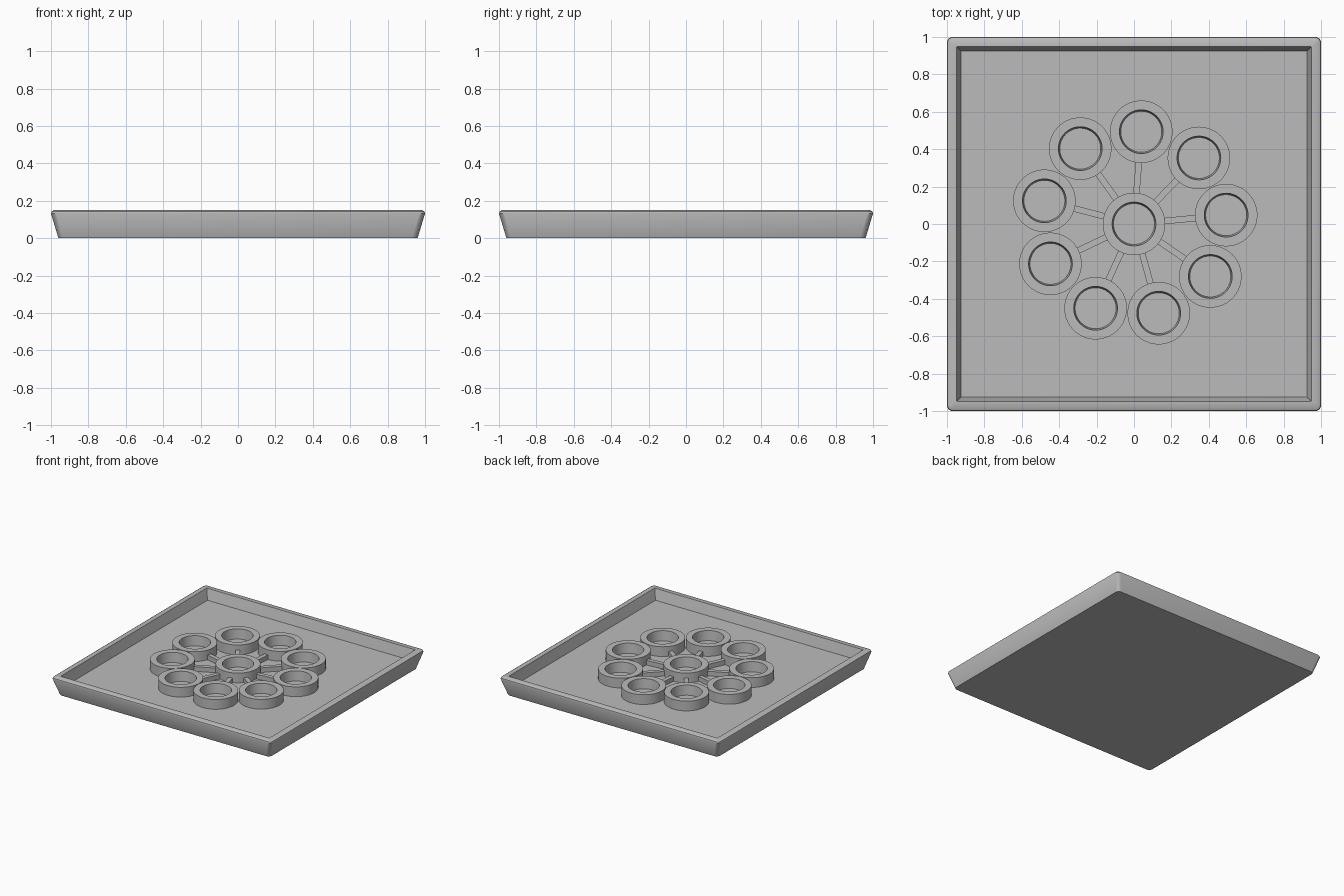
import bpy, bmesh, math
from mathutils import Matrix, Vector

old = bpy.data.objects.get("Cube")
if old:
    bpy.data.objects.remove(old, do_unlink=True)

grey = bpy.data.materials.new("plain grey")
grey.use_nodes = True
colour = (0.5, 0.5, 0.5, 1)
grey.diffuse_color = colour
grey.node_tree.nodes["Principled BSDF"].inputs["Base Color"].default_value = colour

FLOOR, RING_TOP = 0.065, 0.145
RING_R, HOLE_TOP, HOLE_BASE = 0.167, 0.117, 0.109
ORBIT, COUNT, START = 0.495, 9, math.radians(5.5)


def finish(name, bm, smooth=False):
    bmesh.ops.recalc_face_normals(bm, faces=bm.faces)
    mesh = bpy.data.meshes.new(name)
    bm.to_mesh(mesh)
    bm.free()
    mesh.materials.append(grey)
    obj = bpy.data.objects.new(name, mesh)
    bpy.context.collection.objects.link(obj)
    if smooth:
        bpy.ops.object.select_all(action="DESELECT")
        obj.select_set(True)
        bpy.context.view_layer.objects.active = obj
        bpy.ops.object.shade_smooth_by_angle(angle=math.radians(35))
    return obj


def square_loop(bm, half, z, radius, steps=4):
    """Square outline with rounded corners."""
    loop = []
    for k in range(4):
        corner = math.pi / 4 + k * math.pi / 2
        centre = Vector((math.cos(corner), math.sin(corner), 0)) * (half - radius) * math.sqrt(2)
        for i in range(steps + 1):
            a = k * math.pi / 2 + i / steps * math.pi / 2
            loop.append(bm.verts.new(centre + Vector((radius * math.cos(a), radius * math.sin(a), z))))
    return loop


def bridge(bm, a, b):
    n = len(a)
    for i in range(n):
        bm.faces.new((a[i], a[(i + 1) % n], b[(i + 1) % n], b[i]))


# Tray: flared outer wall, bevelled rim, sloping inner wall
bm = bmesh.new()
sections = [(0.96, 0, 0.03), (1.0, 0.133, 0.03), (0.997, 0.143, 0.028), (0.985, 0.15, 0.02),
            (0.948, 0.15, 0.002), (0.925, FLOOR, 0.002)]
loops = [square_loop(bm, *s) for s in sections]
for lower, upper in zip(loops, loops[1:]):
    bridge(bm, lower, upper)
bm.faces.new(loops[0])
bm.faces.new(loops[-1])
finish("tray", bm, True)


# Cup ring with a slightly tapered bore
def add_ring(name, x, y, sides=64):
    bm = bmesh.new()
    profile = [(RING_R, FLOOR - 0.005), (RING_R, RING_TOP),
               (HOLE_TOP, RING_TOP), (HOLE_BASE, FLOOR - 0.005)]
    rows = []
    for r, z in profile:
        rows.append([bm.verts.new((x + r * math.cos(t), y + r * math.sin(t), z))
                     for t in (math.tau * i / sides for i in range(sides))])
    for k in range(4):
        bridge(bm, rows[k], rows[(k + 1) % 4])
    finish(name, bm, True)


# Spoke joining the middle ring to an outer ring
def add_spoke(name, angle):
    bm = bmesh.new()
    inner, outer, height = RING_R - 0.02, ORBIT - RING_R + 0.02, 0.04
    place = (Matrix.Rotation(angle, 4, "Z")
             @ Matrix.Translation(((inner + outer) / 2, 0, FLOOR + height / 2 - 0.002))
             @ Matrix.Diagonal((outer - inner, 0.034, height, 1)))
    bmesh.ops.create_cube(bm, size=1, matrix=place)
    finish(name, bm)


add_ring("middle_ring", 0, 0)
for i in range(COUNT):
    angle = START + i * math.tau / COUNT
    add_ring(f"outer_ring_{i + 1}", ORBIT * math.cos(angle), ORBIT * math.sin(angle))
    add_spoke(f"spoke_{i + 1}", angle)
